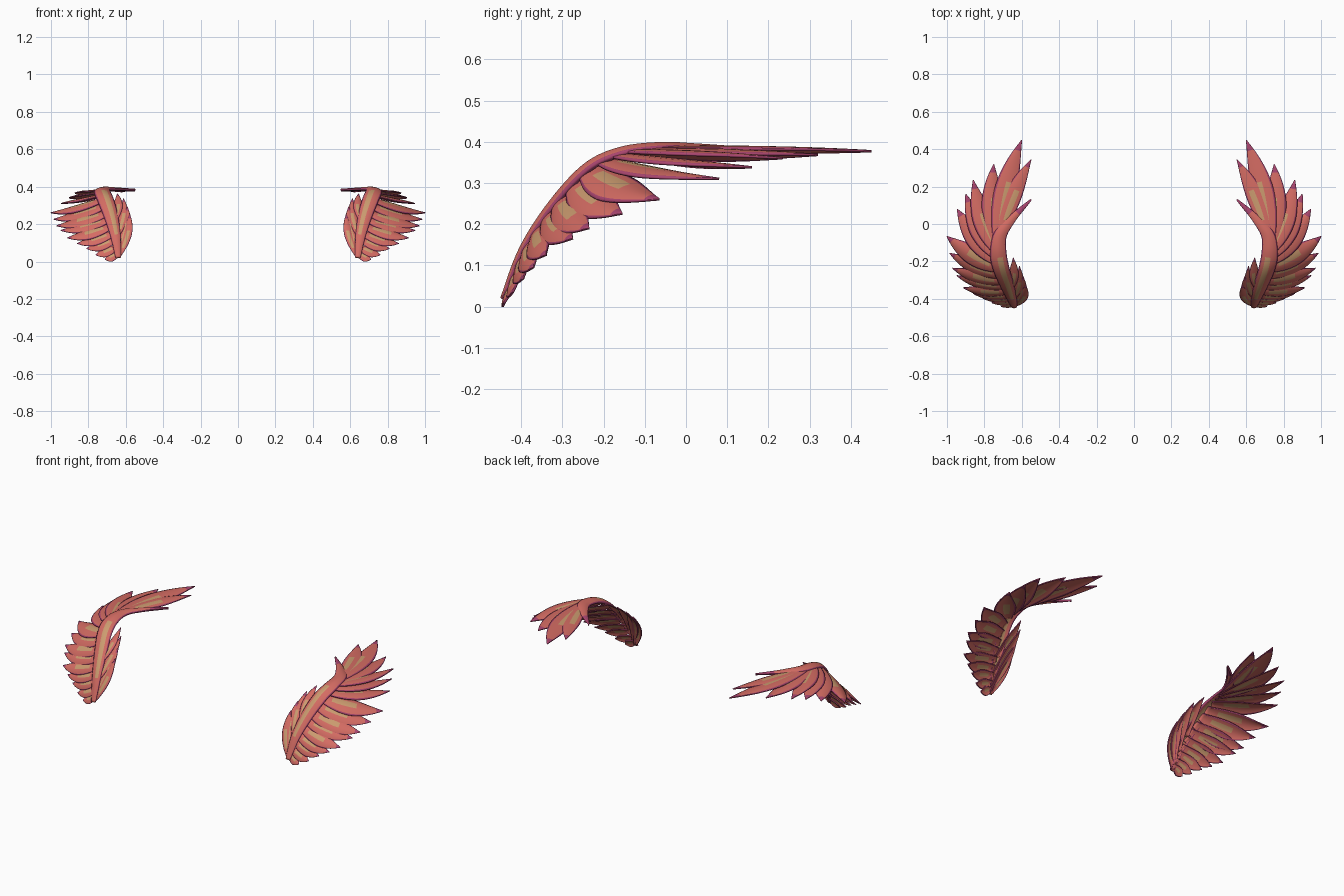
import bpy, math
from mathutils import Vector as V

if "Cube" in bpy.data.objects:
    bpy.data.objects.remove(bpy.data.objects["Cube"])

def mat(name, c):
    m = bpy.data.materials.new(name)
    m.diffuse_color = (*c, 1)
    m.use_nodes = True
    m.node_tree.nodes["Principled BSDF"].inputs["Base Color"].default_value = m.diffuse_color
    return m

MATS = [mat("salmon", (0.66, 0.15, 0.125)),
        mat("plum pink", (0.40, 0.06, 0.16)),
        mat("tan", (0.60, 0.33, 0.16))]

# Centre line of the wing's leading spine, base to tip
SP = [V(p) for p in [(.64, -.445, .02), (.655, -.40, .14), (.68, -.33, .25), (.71, -.245, .342),
                     (.725, -.16, .382), (.715, -.06, .394), (.65, .03, .39), (.55, .13, .383)]]

def spine(u):
    i = min(int(u), 6)
    f = u - i
    p0, p1, p2, p3 = (SP[max(0, min(7, i + k))] for k in (-1, 0, 1, 2))
    return 0.5 * (2 * p1 + (p2 - p0) * f + (2 * p0 - 5 * p1 + 4 * p2 - p3) * f * f
                  + (3 * p1 - p0 - 3 * p2 + p3) * f ** 3)

def tangent(u):
    return (spine(min(u + .05, 7)) - spine(max(u - .05, 0))).normalized()

def normal(u):
    return V((1, 0, 0)).cross(tangent(u)).normalized()

def outline(t, root):
    if t < .5:
        return root + (1 - root) * math.sin(math.pi * t)
    return 1 - ((t - .5) / .5) ** 1.7

def vane(name, path, norm, width, root=.4, tilt=.2, camber=.25, thick=.006, rows=20, tan=(.2, .6)):
    """Pointed leaf-shaped blade along path(t), mirrored to the other wing."""
    cols = [-1, -.84, -.5, -.15, .15, .5, .84, 1]
    verts, faces, ids = [], [], []
    for i in range(rows + 1):
        t = i / rows
        c = path(t)
        d = (path(min(t + .01, 1)) - path(max(t - .01, 0))).normalized()
        side = norm(t).cross(d).normalized()
        n = d.cross(side)
        w = max(width * outline(t, root), .0008)
        for s in cols:
            verts.append(c + side * w * s - n * w * (camber * s * s + tilt * s))
    k = len(cols)
    for i in range(rows):
        for j in range(k - 1):
            a = i * k + j
            faces.append((a, a + 1, a + k + 1, a + k))
            t = (i + .5) / rows
            edge = j in (0, k - 2) or t > .9
            ids.append(1 if edge else 2 if j in (3, 4) and tan[0] < t < tan[1] else 0)
    me = bpy.data.meshes.new(name)
    me.from_pydata(verts, [], faces)
    for m in MATS:
        me.materials.append(m)
    me.polygons.foreach_set("material_index", ids)
    me.polygons.foreach_set("use_smooth", [True] * len(faces))
    ob = bpy.data.objects.new(name, me)
    bpy.context.collection.objects.link(ob)
    so = ob.modifiers.new("thickness", 'SOLIDIFY')
    so.thickness, so.offset = thick, 0
    ob.modifiers.new("other wing", 'MIRROR')
    return ob

def feather(name, u, tip, width, bend, lift=.06, **kw):
    a, b = spine(u), V(tip)
    n = normal(u)
    a = a - n * .006
    L = (b - a).length
    c = (a + b) / 2 + V(bend) * L + n * lift * L
    vane(name, lambda t: a * (1 - t) ** 2 + c * 2 * t * (1 - t) + b * t * t,
         lambda t: n, width, **kw)

# Leading spine blade
vane("leading_spine", lambda t: spine(7 * t), lambda t: normal(7 * t), .042,
     root=.25, tilt=0, camber=.35, thick=.012, rows=48, tan=(.15, .55))

# Outer flight feathers, base to tip: spine position, tip, half width
OUTER = [(.3, (.71, -.44, .01), .026), (.55, (.76, -.42, .035), .028),
         (.85, (.81, -.395, .068), .031), (1.15, (.86, -.37, .095), .034),
         (1.5, (.912, -.34, .125), .037), (1.85, (.947, -.275, .165), .041),
         (2.2, (.97, -.235, .19), .045), (2.6, (.985, -.155, .225), .050),
         (3.0, (1.0, -.065, .26), .055), (3.45, (.945, .08, .31), .058),
         (3.8, (.90, .16, .338), .058), (4.1, (.86, .235, .36), .056)]
for i, (u, tip, w) in enumerate(OUTER):
    T = tangent(u)
    feather(f"flight_feather_{i + 1}", u, tip, w, -T * .12 + V((.06, 0, 0)))

# Long tip feathers, swept back
feather("tip_feather_outer", 4.3, (.75, .32, .368), .058, (.08, 0, 0), lift=.02, tilt=.1)
feather("tip_feather_long", 4.5, (.60, .45, .377), .06, (.09, 0, 0), lift=.02, tilt=.05, camber=.15)
feather("tip_feather_inner", 5.0, (.55, .345, .378), .046, (.08, 0, 0), lift=.02, tilt=.05, camber=.15)

# Short feathers on the inner side of the spine
INNER = [(.1, (.578, -.325, .25), .026), (.4, (.592, -.28, .292), .026),
         (.9, (.612, -.225, .335), .026), (1.6, (.645, -.18, .36), .026)]
for i, (u, tip, w) in enumerate(INNER):
    feather(f"inner_feather_{i + 1}", u, tip, w, (-.11, 0, 0), lift=.12, tilt=-.2)
